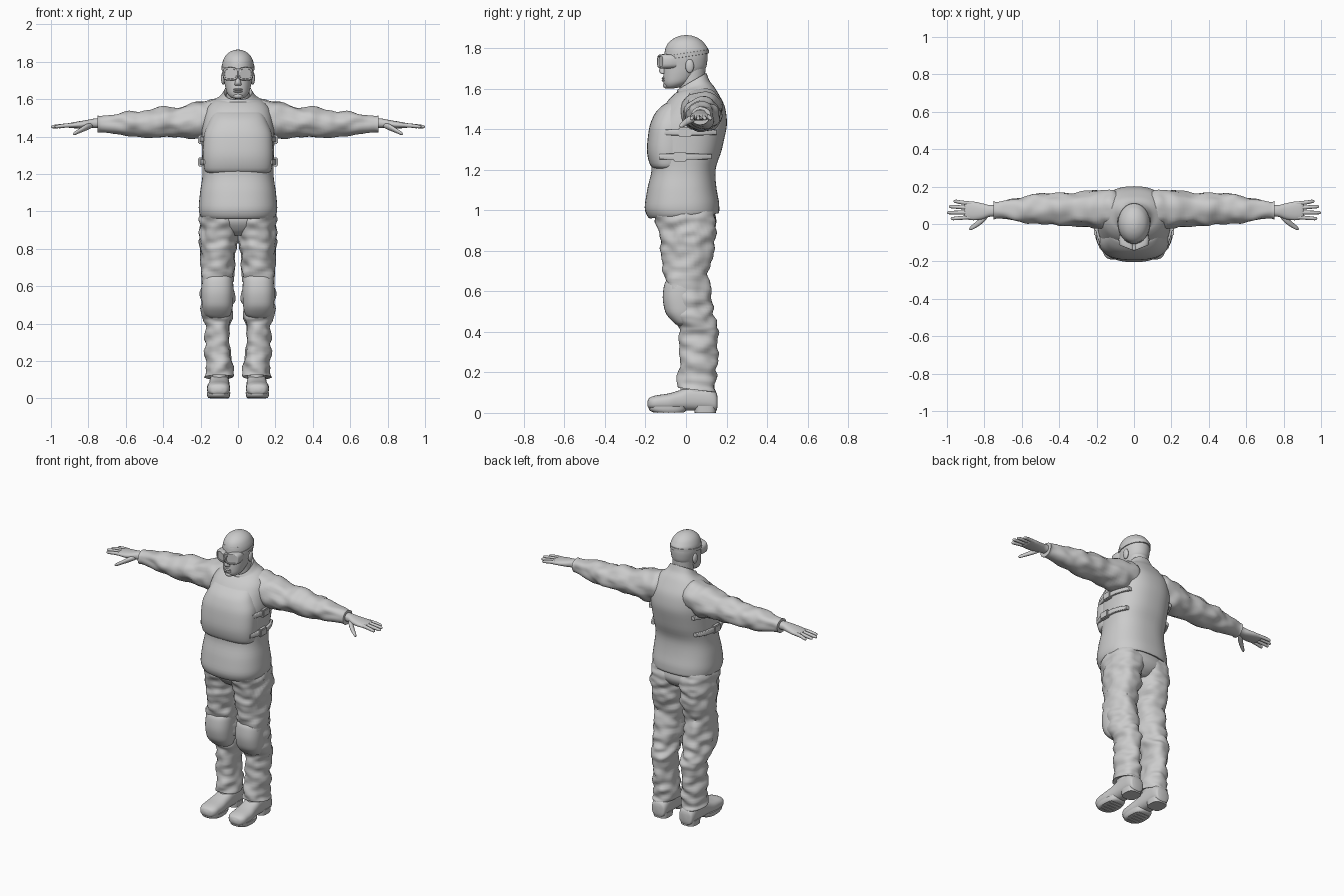
import bpy, bmesh, math
from mathutils import Vector, Matrix, noise


def finish(name, bm, mirror):
    bmesh.ops.recalc_face_normals(bm, faces=bm.faces[:])
    mesh = bpy.data.meshes.new(name)
    bm.to_mesh(mesh)
    bm.free()
    ob = bpy.data.objects.new(name, mesh)
    bpy.context.collection.objects.link(ob)
    if mirror:
        ob.modifiers.new("mirror", "MIRROR").use_mirror_merge = False
    bpy.ops.object.select_all(action="DESELECT")
    bpy.context.view_layer.objects.active = ob
    ob.select_set(True)
    bpy.ops.object.shade_smooth_by_angle(angle=math.radians(50))
    return ob


def smooth_rings(rings, steps):
    """Monotone cubic interpolation between cross-sections."""
    pts = [tuple(r) + (0,) * (6 - len(r)) for r in rings]
    diff = [[b - a for a, b in zip(p, q)] for p, q in zip(pts, pts[1:])]
    tan = [diff[0]]
    for d0, d1 in zip(diff, diff[1:]):
        tan.append([2 * a * b / (a + b) if a * b > 0 else 0 for a, b in zip(d0, d1)])
    tan.append(diff[-1])
    out = []
    for i in range(len(diff)):
        for s in range(steps):
            t = s / steps
            out.append([p + d * (3 * t * t - 2 * t ** 3) + a * (t ** 3 - 2 * t * t + t) + b * (t ** 3 - t * t)
                        for p, d, a, b in zip(pts[i], diff[i], tan[i], tan[i + 1])])
    return out + [pts[-1]]


def loft(name, axis, rings, n=2.0, mirror=False, wrinkle=0.0, seg=32, steps=4):
    """Rings: position on axis, two centres, two radii, optional slant."""
    bm = bmesh.new()
    loops = []
    for t, c1, c2, r1, r2, k in smooth_rings(rings, steps):
        loop = []
        for i in range(seg):
            a = 2 * math.pi * i / seg
            c, s = math.cos(a), math.sin(a)
            u = r1 * math.copysign(abs(c) ** (2 / n), c)
            v = r2 * math.copysign(abs(s) ** (2 / n), s)
            w = t + k * (v if axis == "z" else u)
            p, q = c1 + u, c2 + v
            co = Vector({"z": (p, q, w), "x": (w, p, q), "y": (p, w, q)}[axis])
            if wrinkle:
                f = wrinkle * noise.noise(co * 14 + Vector((0, 0, co.z * 10)))
                d = Vector((c * f, s * f, 0))
                co += d if axis == "z" else Vector((0, d.x, d.y))
            loop.append(bm.verts.new(co))
        loops.append(loop)
    for a, b in zip(loops, loops[1:]):
        for i in range(seg):
            j = (i + 1) % seg
            bm.faces.new((a[i], a[j], b[j], b[i]))
    bm.faces.new(loops[0])
    bm.faces.new(loops[-1])
    return finish(name, bm, mirror)


def ellipsoid(name, loc, size, mirror=False):
    bm = bmesh.new()
    bmesh.ops.create_uvsphere(bm, u_segments=28, v_segments=16, radius=1,
                              matrix=Matrix.Translation(loc) @ Matrix.Diagonal((*size, 1)))
    return finish(name, bm, mirror)


def box(name, loc, size, mirror=False):
    bm = bmesh.new()
    bmesh.ops.create_cube(bm, size=1, matrix=Matrix.Translation(loc) @ Matrix.Diagonal((*size, 1)))
    bmesh.ops.bevel(bm, geom=bm.edges[:], offset=0.005, segments=2, affect="EDGES")
    return finish(name, bm, mirror)


# Jacket body with slanted hem and stand-up collar
loft("jacket", "z", [
    (.99, 0, -.01, .17, .14, .07), (.972, 0, -.01, .198, .17, .07), (1.02, 0, -.02, .21, .184, .04),
    (1.1, 0, -.02, .203, .172), (1.2, 0, -.012, .19, .158), (1.3, 0, -.003, .192, .18),
    (1.4, 0, .012, .195, .187), (1.48, 0, .033, .188, .165), (1.54, 0, .045, .175, .135),
    (1.59, 0, .048, .135, .098, .1), (1.612, 0, .036, .095, .08, .35),
    (1.632, 0, .03, .078, .073, .55), (1.638, 0, .03, .074, .07, .58), (1.62, 0, .03, .064, .06, .5)],
    n=2.4, seg=48)

# Padded front panel of the vest
loft("vest_front", "z", [
    (1.2, 0, -.09, .15, .06), (1.22, 0, -.09, .178, .085), (1.3, 0, -.09, .187, .103),
    (1.4, 0, -.08, .183, .103), (1.47, 0, -.062, .16, .096), (1.51, 0, -.05, .14, .075),
    (1.53, 0, -.04, .125, .055), (1.535, 0, -.035, .1, .03)], n=2.5, seg=48)

# Side straps and buckles
for z, y0, tag in ((1.385, 0.0, "upper"), (1.265, -.025, "lower")):
    loft(tag + "_strap", "y", [
        (y0 - .105, .172, z, .012, .013), (y0 - .05, .192, z, .01, .015), (y0, .199, z, .009, .015),
        (y0 + .05, .196, z, .009, .015), (y0 + .1, .182, z, .01, .014), (y0 + .15, .155, z, .012, .012)],
        n=5, mirror=True, seg=16)
    box(tag + "_buckle", (.2, y0 - .005, z), (.026, .065, .048), True)

# Sleeves
loft("sleeve", "x", [
    (.05, .08, 1.51, .06, .06), (.12, .08, 1.508, .103, .098), (.2, .08, 1.487, .105, .099),
    (.3, .08, 1.477, .09, .086), (.4, .08, 1.476, .084, .081), (.5, .082, 1.468, .082, .071),
    (.57, .08, 1.468, .073, .066), (.65, .075, 1.47, .059, .055), (.735, .073, 1.472, .045, .043),
    (.75, .073, 1.472, .047, .044), (.752, .073, 1.472, .033, .03)], mirror=True, wrinkle=.014, steps=6)

# Hands
loft("palm", "x", [
    (.73, .072, 1.472, .03, .026), (.77, .07, 1.471, .031, .025), (.81, .068, 1.466, .042, .022),
    (.86, .07, 1.462, .05, .018), (.9, .073, 1.459, .048, .013), (.91, .073, 1.458, .035, .006)],
    n=2.3, mirror=True, seg=24)
for i, (y, dy, tip) in enumerate(((.109, .012, .965), (.085, .008, .99), (.061, 0, 1.0), (.037, -.008, .98))):
    loft("finger_%d" % (i + 1), "x", [
        (.87, y, 1.462, .011, .012), (.92, y + dy * .5, 1.459, .0105, .011),
        (tip - .012, y + dy, 1.453, .009, .009), (tip - .003, y + dy, 1.452, .006, .006),
        (tip, y + dy, 1.452, .001, .001)], mirror=True, seg=12, steps=3)
loft("thumb", "x", [
    (.775, .055, 1.462, .012, .012), (.81, .025, 1.45, .021, .017), (.845, -.004, 1.432, .016, .013),
    (.872, -.022, 1.418, .011, .01), (.882, -.027, 1.414, .002, .002)], mirror=True, seg=16)

# Trousers
loft("trouser_leg", "z", [
    (1.0, .1, 0, .1, .14), (.95, .1, 0, .104, .152), (.88, .102, .011, .102, .139),
    (.8, .106, .01, .096, .13), (.7, .11, .006, .09, .111), (.6, .11, .006, .09, .11),
    (.5, .11, .025, .085, .11), (.44, .108, .05, .077, .1), (.4, .106, .065, .071, .095),
    (.3, .104, .061, .066, .092), (.2, .103, .057, .068, .093), (.13, .1, .05, .071, .095, -.13),
    (.113, .1, .05, .069, .092, -.13), (.125, .1, .05, .05, .07, -.1)],
    n=2.2, mirror=True, wrinkle=.018, steps=7, seg=40)
loft("trouser_seat", "z", [
    (.87, 0, .01, .05, .08), (.9, 0, .01, .13, .12), (.95, 0, .005, .19, .145), (1.0, 0, 0, .19, .14)], n=2.4)
loft("knee_pad", "z", [
    (.43, .108, -.01, .04, .03), (.445, .108, -.01, .066, .05), (.5, .11, -.02, .083, .083),
    (.57, .11, -.025, .086, .09), (.63, .11, -.02, .083, .088), (.66, .11, -.015, .07, .075),
    (.668, .11, -.01, .05, .05)], n=2.4, mirror=True)

# Boots
loft("boot", "y", [
    (.156, .1, .055, .02, .025), (.15, .1, .055, .044, .045), (.11, .1, .071, .054, .062),
    (.03, .1, .073, .054, .062), (-.03, .102, .062, .056, .05), (-.09, .104, .053, .062, .042),
    (-.15, .104, .05, .06, .036), (-.182, .104, .047, .042, .026), (-.191, .104, .045, .015, .01)],
    n=2.5, mirror=True)
loft("boot_shaft", "z", [(.06, .1, .055, .052, .085), (.12, .1, .055, .05, .083), (.2, .1, .055, .05, .08)],
     mirror=True)
loft("boot_heel", "z", [(0, .1, .095, .05, .052), (.035, .1, .095, .052, .055)], n=3, mirror=True, steps=1)
loft("boot_sole", "z", [
    (.002, .104, -.085, .055, .075), (.014, .104, -.09, .061, .092), (.032, .104, -.09, .063, .096)],
    n=2.6, mirror=True, steps=2)
for i in range(5):
    box("sole_tread", (.104, -.14 + i * .027, .005), (.085, .012, .01), True)

# Neck and head
loft("neck", "z", [(1.55, 0, .035, .064, .06), (1.62, 0, .03, .062, .062), (1.7, 0, .03, .064, .066)])
loft("head", "z", [
    (1.602, 0, -.075, .016, .016), (1.608, 0, -.065, .036, .035), (1.63, 0, -.045, .057, .066),
    (1.67, 0, -.022, .069, .09), (1.71, 0, -.004, .077, .105), (1.76, 0, 0, .083, .107),
    (1.8, 0, .001, .079, .102)], n=2.1, seg=40)
loft("cap", "z", [
    (1.765, 0, .002, .08, .1, .12), (1.766, 0, .002, .086, .109, .12), (1.79, 0, .002, .084, .107, .06),
    (1.82, 0, .001, .074, .093), (1.84, 0, .001, .06, .074), (1.855, 0, .001, .039, .049),
    (1.863, 0, .001, .018, .023), (1.865, 0, .001, .004, .005)], seg=40)
loft("nose", "z", [
    (1.672, 0, -.108, .012, .008), (1.678, 0, -.113, .019, .015), (1.69, 0, -.113, .016, .02),
    (1.72, 0, -.108, .01, .014), (1.745, 0, -.104, .01, .01)], seg=20)
for name, z in (("upper_lip", 1.652), ("lower_lip", 1.641)):
    ellipsoid(name, (0, -.109, z), (.025, .011, .006))
ellipsoid("chin", (0, -.094, 1.617), (.026, .02, .016))
ellipsoid("ear", (.079, .018, 1.712), (.012, .021, .034), True)

# Goggles: recessed lens frames, bridge and head strap
loft("goggle_frame", "y", [
    (-.07, .042, 1.735, .034, .034, .7), (-.105, .041, 1.735, .041, .036, .55),
    (-.124, .04, 1.735, .04, .035, .42), (-.128, .04, 1.735, .037, .032, .4),
    (-.128, .04, 1.735, .032, .027, .4), (-.121, .04, 1.735, .031, .026, .4)],
    n=3, mirror=True, steps=2)
box("goggle_bridge", (0, -.125, 1.752), (.03, .03, .022))
loft("goggle_strap", "z", [
    (1.758, 0, .002, .082, .103, .15), (1.759, 0, .002, .088, .111, .15),
    (1.777, 0, .002, .088, .111, .15), (1.778, 0, .002, .082, .103, .15)], steps=1, seg=40)
